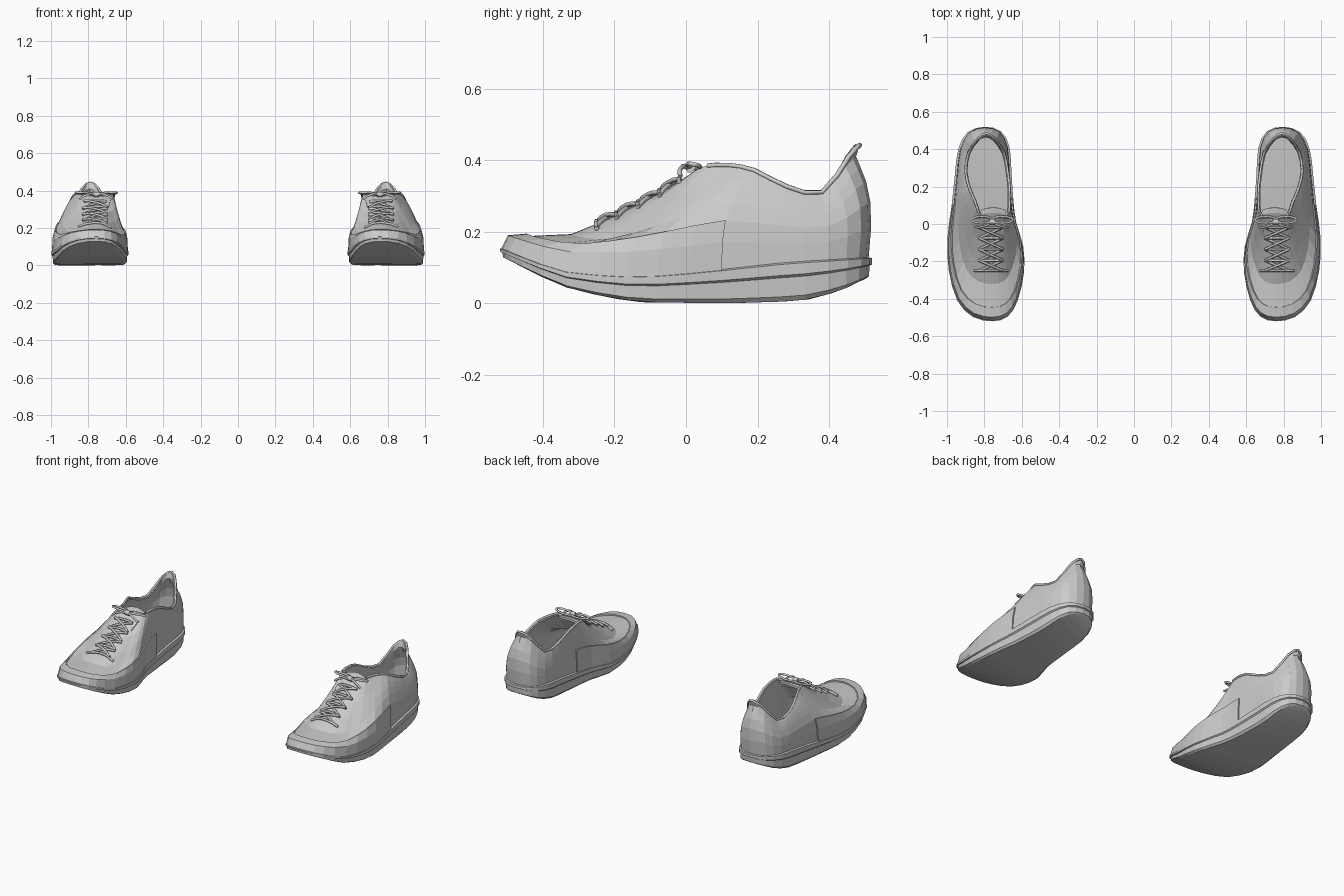
import bpy
import math
from mathutils import Vector
from mathutils.bvhtree import BVHTree

if "Cube" in bpy.data.objects:
    bpy.data.objects.remove(bpy.data.objects["Cube"])

# Key points round one shoe, from toe along outer side to heel and back:
# sole outline x, y and collar opening x, y, z
KEYS = [
    (.755, -.52, .755, .03, .37), (.86, -.498, .785, .03, .372), (.945, -.41, .81, .035, .376),
    (.99, -.25, .83, .06, .384), (.998, -.08, .85, .12, .386), (.975, .10, .88, .19, .372),
    (.958, .26, .90, .28, .327), (.94, .40, .885, .38, .31), (.89, .49, .835, .455, .41),
    (.80, .52, .79, .485, .442), (.71, .495, .745, .455, .41), (.665, .41, .695, .38, .31),
    (.655, .27, .675, .28, .327), (.645, .13, .665, .19, .372), (.63, .01, .665, .11, .386),
    (.592, -.12, .67, .06, .384), (.588, -.26, .69, .035, .376), (.622, -.41, .71, .03, .372),
    (.675, -.495, .73, .03, .371)]
SOLE_BOTTOM = [(-.52, .125), (-.42, .078), (-.32, .037), (-.2, .013), (-.12, .003), (.12, 0),
               (.28, .005), (.36, .012), (.45, .04), (.52, .068)]
SOLE_TOP = [(-.52, .155), (-.42, .115), (-.32, .085), (-.13, .075), (.04, .09), (.29, .118), (.52, .13)]


def interp(table, y):
    for (a, za), (b, zb) in zip(table, table[1:]):
        if y <= b:
            return za + (zb - za) * max(0, (y - a) / (b - a))
    return table[-1][1]


def midpoint(a, b, c, d):
    return [(-p + 9 * q + 9 * r - s) / 16 for p, q, r, s in zip(a, b, c, d)]


K = len(KEYS)
pts = []
for k in range(K):
    pts += [KEYS[k], midpoint(KEYS[k - 1], KEYS[k], KEYS[(k + 1) % K], KEYS[(k + 2) % K])]
N = len(pts)


def outline(i, inset):
    """Point on the sole outline moved inwards."""
    a, b = pts[i - 1], pts[(i + 1) % N]
    t = Vector((b[0] - a[0], b[1] - a[1])).normalized()
    return Vector((pts[i][0] - t.y * inset, pts[i][1] + t.x * inset))


def loft_faces(rings):
    return [(j * N + i, j * N + (i + 1) % N, (j + 1) * N + (i + 1) % N, (j + 1) * N + i)
            for j in range(rings - 1) for i in range(N)]


def cap_faces(start, flip):
    out = []
    for i in range(N // 2):
        f = list(dict.fromkeys(v % N for v in (i, i + 1, N - i - 1, N - i)))
        if len(f) > 2:
            out.append([start + v for v in (f[::-1] if flip else f)])
    return out


def add_mesh(name, verts, faces, thick=0, offset=-1):
    me = bpy.data.meshes.new(name)
    me.from_pydata(verts, [], faces)
    ob = bpy.data.objects.new(name, me)
    bpy.context.collection.objects.link(ob)
    if thick:
        s = ob.modifiers.new("thickness", 'SOLIDIFY')
        s.thickness, s.offset = thick, offset
    m = ob.modifiers.new("pair", 'MIRROR')
    m.use_mirror_merge = False
    return ob


def add_cord(name, paths, radius):
    cu = bpy.data.curves.new(name, 'CURVE')
    cu.dimensions = '3D'
    cu.bevel_depth, cu.bevel_resolution, cu.use_fill_caps = radius, 1, True
    for path in paths:
        for side in (1, -1):
            sp = cu.splines.new('POLY')
            sp.points.add(len(path) - 1)
            for p, co in zip(sp.points, path):
                p.co = (side * co[0], co[1], co[2], 1)
    ob = bpy.data.objects.new(name, cu)
    bpy.context.collection.objects.link(ob)


# Sole with a raised lip and a rocker bottom
sole = []
SOLE_RINGS = [(.02, 0), (.009, .12), (.007, .6), (0, .66), (0, .94), (.016, 1)]
for inset, h in SOLE_RINGS:
    for i in range(N):
        p = outline(i, inset)
        y = pts[i][1]
        zb, zt = interp(SOLE_BOTTOM, y), interp(SOLE_TOP, y)
        sole.append((p.x, p.y, zb + (zt - zb) * h))
R = len(SOLE_RINGS)
add_mesh("sole", sole, loft_faces(R) + cap_faces(0, True) + cap_faces((R - 1) * N, False))

# Upper: lofted from the sole ledge to the collar, flat over the toe, steep at the sides
ACROSS = [0, .03, .12, .35, .55, .75, 1]
RISE_TOE = [0, .16, .175, .2, .4, .64, 1]
RISE_SIDE = [0, .28, .5, .68, .8, .9, 1]
HEEL_CURVE = [0, .008, .008, .002, -.008, -.016, 0]
upper = []
for f, gt, gs, hc in zip(ACROSS, RISE_TOE, RISE_SIDE, HEEL_CURVE):
    for i in range(N):
        b = outline(i, .01)
        x, y, rx, ry, rz = pts[i]
        w = min(1, max(0, (.1 - y) / .6))
        heel = min(1, max(0, (y - .38) / .1))
        z0 = interp(SOLE_TOP, y) - .006
        upper.append((b.x + (rx - b.x) * f, b.y + (ry - b.y) * f + hc * heel,
                      z0 + (rz - z0) * (gt * w + gs * (1 - w))))
faces = loft_faces(len(ACROSS))
add_mesh("upper", upper, faces, .012)

# Toe and side guard wrapped over the lower front of the upper
guard = [f for f in faces[:2 * N] if all(upper[v][1] < .16 for v in f)]
add_mesh("toe_guard", upper, guard, .007, 1)

# Padded collar edge
rim = upper[-N:]
collar = [p for p in rim if p[1] > .05]
start = next(i for i, p in enumerate(rim) if p[1] > .05)
add_cord("collar_edge", [rim[start:start + len(collar)]], .007)

# Tongue rising out of the throat
tv, tf = [], []
for y, z, hw in ((-.04, .325, .06), (.02, .362, .07), (.06, .382, .075), (.088, .386, .065)):
    for u in (-1, -.5, 0, .5, 1):
        tv.append((.752 + hw * u, y - .012 * u * u, z - .012 * u * u))
for r in range(3):
    for c in range(4):
        a = r * 5 + c
        tf.append((a, a + 1, a + 6, a + 5))
add_mesh("tongue", tv, tf, .012)

# Laces laid on the upper: a bar at each eyelet row and crosses between rows
tree = BVHTree.FromPolygons([Vector(v) for v in upper], faces)


def on_upper(x, y, lift=.008):
    hit = tree.ray_cast(Vector((x, y, 2)), Vector((0, 0, -1)))[0]
    return (x, y, (hit.z if hit else .35) + lift)


def lay(a, b, lift=.008):
    return [on_upper(a[0] + (b[0] - a[0]) * t / 4, a[1] + (b[1] - a[1]) * t / 4, lift) for t in range(5)]


CX = .765
rows = [(-.25, .09), (-.195, .065), (-.135, .065), (-.075, .065), (-.02, .06)]
paths = [lay((CX - w, y), (CX + w, y)) for y, w in rows]
for (ya, wa), (yb, wb) in zip(rows, rows[1:]):
    for s in (1, -1):
        paths.append(lay((CX - s * min(wa, .065), ya), (CX + s * wb, yb), .01 + .004 * s))
add_cord("laces", paths, .007)

# Bow: two loops, two loose ends and a knot
bow = []
K0 = Vector((.758, .012, .376))
for s in (1, -1):
    bow.append([K0 + Vector((s * (.055 - .055 * math.cos(a)), .018 * math.sin(a) + .01,
                             .012 * math.sin(a / 2) - .004 * math.sin(a)))
                for a in (math.tau * t / 12 for t in range(13))])
    bow.append([K0, K0 + Vector((s * .03, -.02, .008)), K0 + Vector((s * .065, -.03, -.004)),
                K0 + Vector((s * .088, -.028, -.022))])
add_cord("lace_bow", bow, .0065)
add_cord("bow_knot", [[K0 + Vector((-.015, 0, .003)), K0 + Vector((.015, 0, .003))]], .015)
